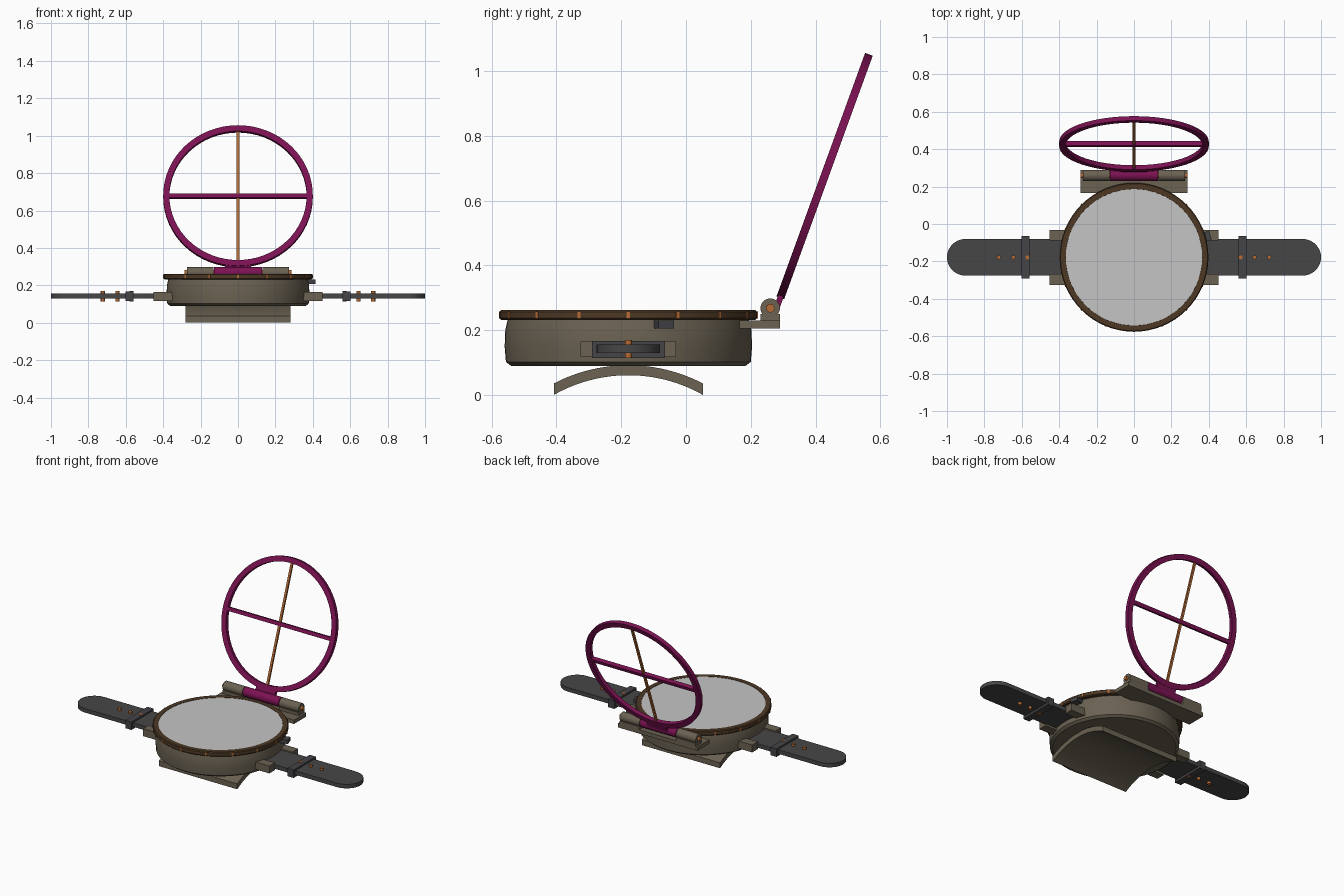
import bpy, bmesh, math
from mathutils import Matrix, Vector

if "Cube" in bpy.data.objects:
    bpy.data.objects.remove(bpy.data.objects["Cube"])

CY = -0.178          # centre of the case in y
TILT = math.radians(70)


def mat(name, r, g, b):
    m = bpy.data.materials.new(name)
    m.diffuse_color = (r, g, b, 1)
    m.use_nodes = True
    m.node_tree.nodes["Principled BSDF"].inputs["Base Color"].default_value = m.diffuse_color
    return m


KHAKI = mat("khaki metal", 0.145, 0.122, 0.085)
BROWN = mat("dark brown", 0.075, 0.040, 0.018)
COPPER = mat("copper", 0.46, 0.145, 0.035)
STRAP = mat("strap grey", 0.062, 0.062, 0.062)
STEEL = mat("dark steel", 0.058, 0.058, 0.066)
PURPLE = mat("purple", 0.20, 0.006, 0.085)
GLASS = mat("pale glass", 0.56, 0.56, 0.56)


def finish(bm, name, material, matrix=None, smooth=False):
    if matrix is not None:
        bm.transform(matrix)
    bmesh.ops.recalc_face_normals(bm, faces=bm.faces)
    me = bpy.data.meshes.new(name)
    bm.to_mesh(me)
    bm.free()
    ob = bpy.data.objects.new(name, me)
    bpy.context.collection.objects.link(ob)
    me.materials.append(material)
    if smooth:
        bpy.ops.object.select_all(action='DESELECT')
        ob.select_set(True)
        bpy.context.view_layer.objects.active = ob
        bpy.ops.object.shade_smooth_by_angle(angle=math.radians(30))
    return ob


def box(name, x, y, z, material, matrix=None):
    """Box from (min, max) ranges."""
    bm = bmesh.new()
    bmesh.ops.create_cube(bm, size=1)
    for v in bm.verts:
        v.co = Vector([(r[0] + r[1]) / 2 + c * (r[1] - r[0]) for r, c in zip((x, y, z), v.co)])
    return finish(bm, name, material, matrix)


def lathe(name, profile, material, matrix, closed=False, n=64):
    """Revolve (radius, z) points about z; closed gives a ring, otherwise ends are capped."""
    bm = bmesh.new()
    rings = [[bm.verts.new((r * math.cos(2 * math.pi * i / n), r * math.sin(2 * math.pi * i / n), z))
              for i in range(n)] for r, z in profile]
    pairs = list(zip(rings, rings[1:] + rings[:1]))
    for a, b in (pairs if closed else pairs[:-1]):
        for i in range(n):
            j = (i + 1) % n
            bm.faces.new((a[i], a[j], b[j], b[i]))
    if not closed:
        bm.faces.new(rings[0])
        bm.faces.new(rings[-1])
    return finish(bm, name, material, matrix, smooth=True)


def prism(name, pts, vec, material, smooth=False):
    """Extrude a planar outline along vec."""
    bm = bmesh.new()
    f = bm.faces.new([bm.verts.new(p) for p in pts])
    out = bmesh.ops.extrude_face_region(bm, geom=[f])
    bmesh.ops.translate(bm, vec=vec, verts=[g for g in out['geom'] if isinstance(g, bmesh.types.BMVert)])
    return finish(bm, name, material, smooth=smooth)


def rod_x(name, x0, x1, y, z, r, material):
    m = Matrix.Translation((0, y, z)) @ Matrix.Rotation(math.pi / 2, 4, 'Y')
    return lathe(name, [(r, x0), (r, x1)], material, m, n=32)


# Case, bezel and glass
C = Matrix.Translation((0, CY, 0))
lathe("case", [(0.362, 0.09), (0.378, 0.102), (0.382, 0.15), (0.38, 0.20), (0.372, 0.236)], KHAKI, C)
lathe("bezel", [(0.36, 0.232), (0.393, 0.232), (0.398, 0.237), (0.398, 0.257), (0.393, 0.262), (0.365, 0.262)],
      BROWN, C, closed=True)
lathe("glass", [(0.366, 0.235), (0.366, 0.260)], GLASS, C)
for i in range(16):
    box("bezel_mark", (0.394, 0.4), (-0.005, 0.005), (0.236, 0.258), COPPER,
        C @ Matrix.Rotation(i * math.pi / 8, 4, 'Z'))

# Curved back plate
N = 24
ys = [-0.23 + 0.46 * i / N for i in range(N + 1)]


def arc(r, order):
    return [(-0.28, CY + y, math.sqrt(r * r - y * y) - 0.406) for y in order]


prism("back_plate", arc(0.498, ys) + arc(0.467, ys[::-1]), (0.56, 0, 0), KHAKI, smooth=True)

# Straps, lugs, keepers and studs on both sides
for s in (-1, 1):
    def span(a, b):
        return tuple(sorted((s * a, s * b)))
    tip = [(s * (0.9 + 0.1 * math.cos(t)), CY + 0.098 * math.sin(t), 0.13)
           for t in [math.pi * (i / 20 - 0.5) for i in range(21)]]
    prism("strap", [(s * 0.35, CY - 0.098, 0.13)] + tip + [(s * 0.35, CY + 0.098, 0.13)],
          (0, 0, 0.026), STRAP, smooth=True)
    box("strap_keeper", span(0.558, 0.602), (CY - 0.113, CY + 0.113), (0.115, 0.167), STEEL)
    for t in (-1, 1):
        box("lug", span(0.33, 0.452), tuple(sorted((CY + t * 0.09, CY + t * 0.147))), (0.117, 0.165), KHAKI)
    for x in (0.57, 0.645, 0.723):
        lathe("strap_stud", [(0.011, 0.114), (0.011, 0.17)], COPPER, Matrix.Translation((s * x, CY, 0)), n=16)

# Side button
box("side_button", (0.36, 0.425), (-0.025, 0.025), (0.206, 0.23), STEEL,
    C @ Matrix.Rotation(math.radians(16), 4, 'Z'))

# Hinge
HY, HZ = 0.26, 0.268
box("hinge_plate", (-0.285, 0.285), (0.165, 0.29), (0.205, 0.23), KHAKI)
for s in (-1, 1):
    x = sorted((s * 0.132, s * 0.272))
    rod_x("hinge_knuckle", x[0], x[1], HY, HZ, 0.03, KHAKI)
    box("hinge_foot", x, (0.23, 0.29), (0.228, 0.25), KHAKI)
rod_x("hinge_pin", -0.286, 0.286, HY, HZ, 0.013, COPPER)
rod_x("lid_knuckle", -0.128, 0.128, HY, HZ, 0.03, PURPLE)

# Open lid: ring with crossed bars
L = Matrix.Translation((0, 0.428, 0.676)) @ Matrix.Rotation(TILT, 4, 'X')
lathe("lid_ring", [(0.367, -0.0125), (0.4, -0.0125), (0.4, 0.0125), (0.367, 0.0125)], PURPLE, L, closed=True)
box("lid_crossbar", (-0.375, 0.375), (-0.0115, 0.0115), (-0.0125, 0.0125), PURPLE, L)
box("lid_upright_wire", (-0.007, 0.007), (-0.372, 0.372), (-0.006, 0.006), COPPER, L)
box("lid_tab", (-0.07, 0.07), (-0.43, -0.385), (-0.009, 0.009), PURPLE, L)
